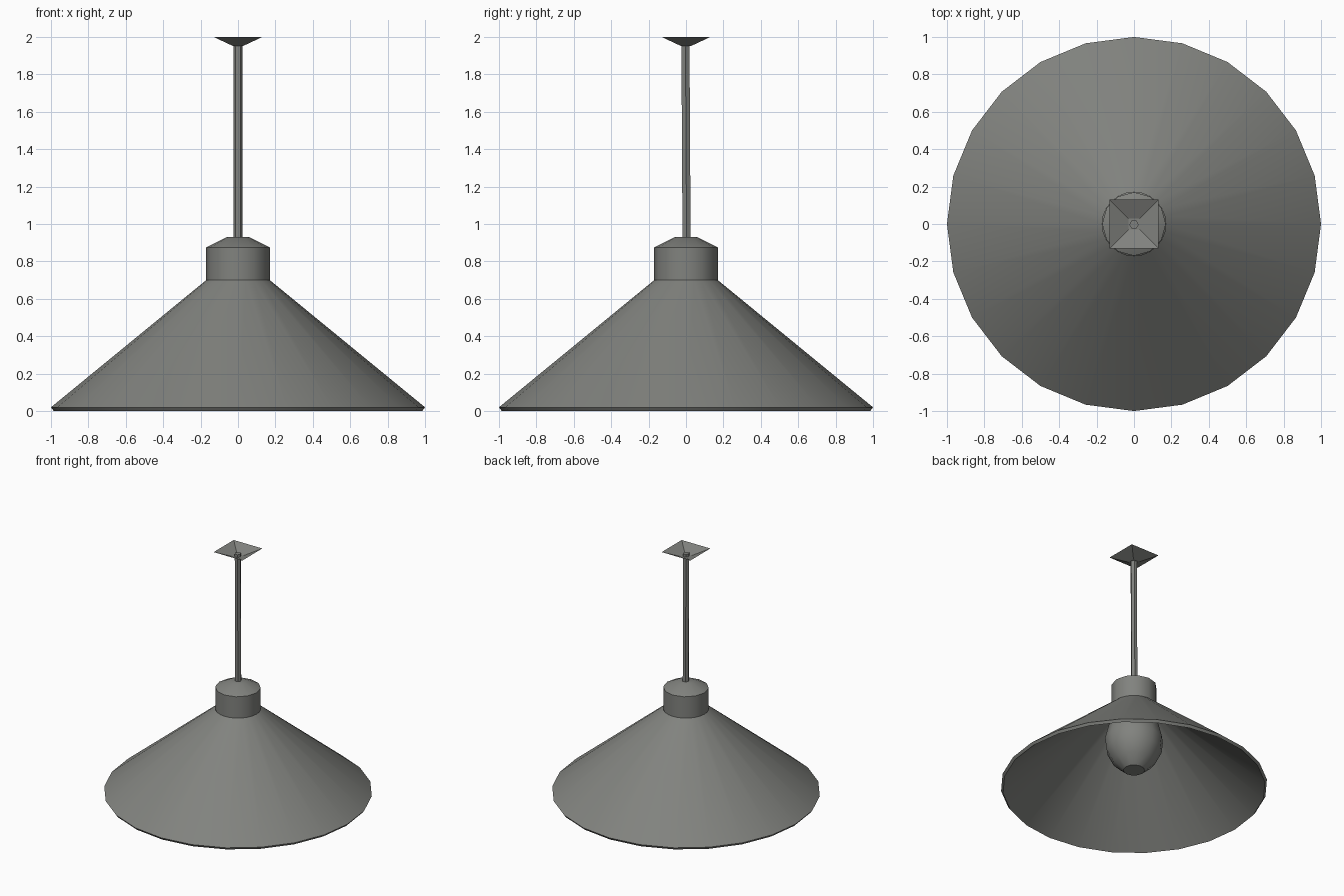
import bpy
import bmesh
import math

old = bpy.data.objects.get("Cube")
if old:
    bpy.data.objects.remove(old, do_unlink=True)

# One grey for the whole lamp
grey = bpy.data.materials.new("warm_grey")
grey.use_nodes = True
grey.diffuse_color = (0.22, 0.225, 0.21, 1)
grey.node_tree.nodes["Principled BSDF"].inputs["Base Color"].default_value = (0.22, 0.225, 0.21, 1)


def lathe(name, profile, sides, turn=0.0, caps=(False, False), smooth=True):
    """Stack rings of (radius, height) and skin them; caps close first and last ring."""
    bm = bmesh.new()
    rings = []
    for r, z in profile:
        angles = [turn + 2 * math.pi * i / sides for i in range(sides)]
        rings.append([bm.verts.new((r * math.cos(a), r * math.sin(a), z)) for a in angles])
    for low, high in zip(rings, rings[1:]):
        for i in range(sides):
            j = (i + 1) % sides
            bm.faces.new((low[i], low[j], high[j], high[i]))
    if caps[0]:
        bm.faces.new(rings[0][::-1])
    if caps[1]:
        bm.faces.new(rings[-1])
    mesh = bpy.data.meshes.new(name)
    bm.to_mesh(mesh)
    bm.free()
    mesh.materials.append(grey)
    obj = bpy.data.objects.new(name, mesh)
    bpy.context.collection.objects.link(obj)
    if smooth:
        bpy.ops.object.select_all(action="DESELECT")
        obj.select_set(True)
        bpy.context.view_layer.objects.active = obj
        bpy.ops.object.shade_smooth_by_angle(angle=math.radians(32))
    return obj


# Conical shade: inner wall, undercut lip, outer wall
lathe("shade", [(0.15, 0.69), (0.985, 0.0), (1.0, 0.02), (0.17, 0.70)], 24)

# Lamp holder with sloped top
lathe("holder", [(0.17, 0.69), (0.17, 0.875), (0.06, 0.93)], 12, caps=(True, True))

# Bulb hanging inside the shade
lathe("bulb", [(0.08, 0.15), (0.16, 0.22), (0.21, 0.32), (0.22, 0.41),
               (0.19, 0.53), (0.13, 0.64), (0.12, 0.70)], 12, caps=(True, True))

# Hanging rod, leaning very slightly
rod = lathe("rod", [(0.025, 0.92), (0.025, 1.975)], 6, caps=(True, True))
for v in rod.data.vertices:
    v.co.y += 0.003 if v.co.z < 1.5 else -0.003

# Open, square ceiling mount
diag = math.sqrt(2)
lathe("ceiling_mount", [(0.03 * diag, 1.953), (0.13 * diag, 2.0)], 4,
      turn=math.pi / 4, caps=(True, False), smooth=False)
